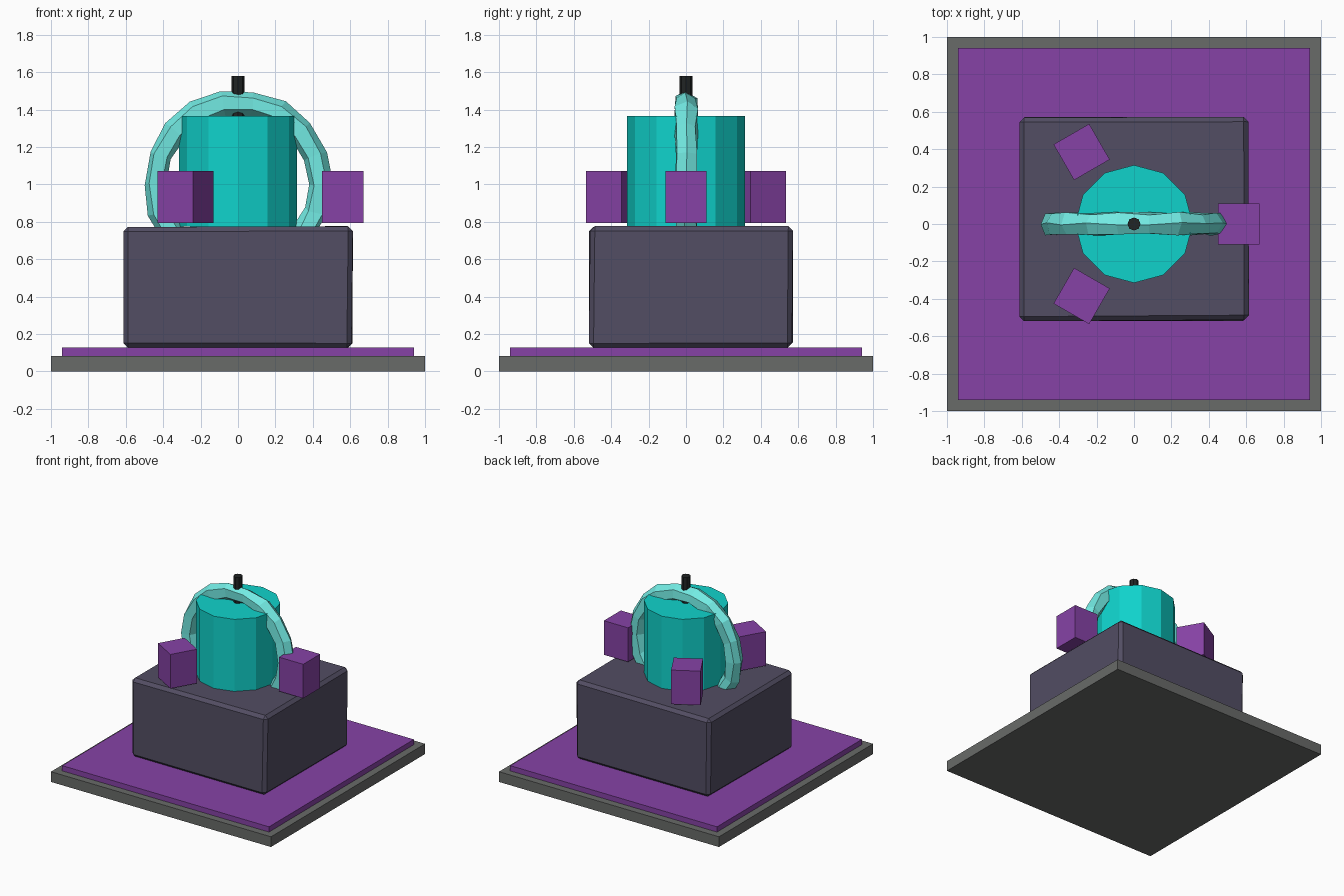
import bpy, random
from math import pi, sin, cos, radians
from mathutils import Vector

if "Cube" in bpy.data.objects:
    bpy.data.objects.remove(bpy.data.objects["Cube"])

random.seed(4)


def material(name, r, g, b):
    m = bpy.data.materials.new(name)
    m.diffuse_color = (r, g, b, 1)
    m.use_nodes = True
    m.node_tree.nodes["Principled BSDF"].inputs["Base Color"].default_value = m.diffuse_color
    return m


stone = material("stone", 0.14, 0.145, 0.14)
purple = material("purple", 0.24, 0.055, 0.38)
slate = material("slate", 0.085, 0.075, 0.125)
teal = material("teal", 0.005, 0.65, 0.6)
aqua = material("aqua", 0.17, 0.83, 0.77)
black = material("black", 0.015, 0.018, 0.018)


def finish(name, mat):
    ob = bpy.context.object
    ob.name = name
    ob.data.materials.append(mat)
    return ob


def box(name, size, centre, mat, turn=0):
    bpy.ops.mesh.primitive_cube_add(size=1, location=centre, rotation=(0, 0, turn))
    ob = finish(name, mat)
    ob.scale = size
    bpy.ops.object.transform_apply(location=False, rotation=False, scale=True)
    return ob


def cylinder(name, sides, radius, z0, z1, mat):
    bpy.ops.mesh.primitive_cylinder_add(vertices=sides, radius=radius, depth=z1 - z0,
                                        location=(0, 0, (z0 + z1) / 2))
    return finish(name, mat)


def jitter(ob, amount):
    for v in ob.data.vertices:
        v.co += Vector([random.uniform(-amount, amount) for _ in range(3)])


# Base slab and coloured inlay
box("base_slab", (2, 2, 0.084), (0, 0, 0.042), stone)
box("base_inlay", (1.88, 1.88, 0.045), (0, 0, 0.1045), purple)

# Pedestal block with chipped edges
block = box("pedestal_block", (1.22, 1.085, 0.645), (0, 0.027, 0.451), slate)
jitter(block, 0.005)
bevel = block.modifiers.new("edges", 'BEVEL')
bevel.width = 0.025
bevel.segments = 1

# Central drum
cylinder("drum", 12, 0.315, 0.775, 1.367, teal)

# Upright ring, rough-hewn, lower part sunk in the pedestal
bpy.ops.mesh.primitive_torus_add(major_segments=18, minor_segments=6,
                                 major_radius=0.44, minor_radius=0.065,
                                 location=(0, 0, 1.0), rotation=(pi / 2, 0, 0))
jitter(finish("ring", aqua), 0.008)

# Pin through the top of the ring
cylinder("pin", 8, 0.035, 1.3, 1.58, black)

# Three floating blocks around the drum
for i, (x, y) in enumerate([(0.56, 0), (-0.28, 0.385), (-0.28, -0.385)]):
    box(f"side_block_{i + 1}", (0.22, 0.22, 0.28), (x, y, 0.933), purple, radians(120 * i))
